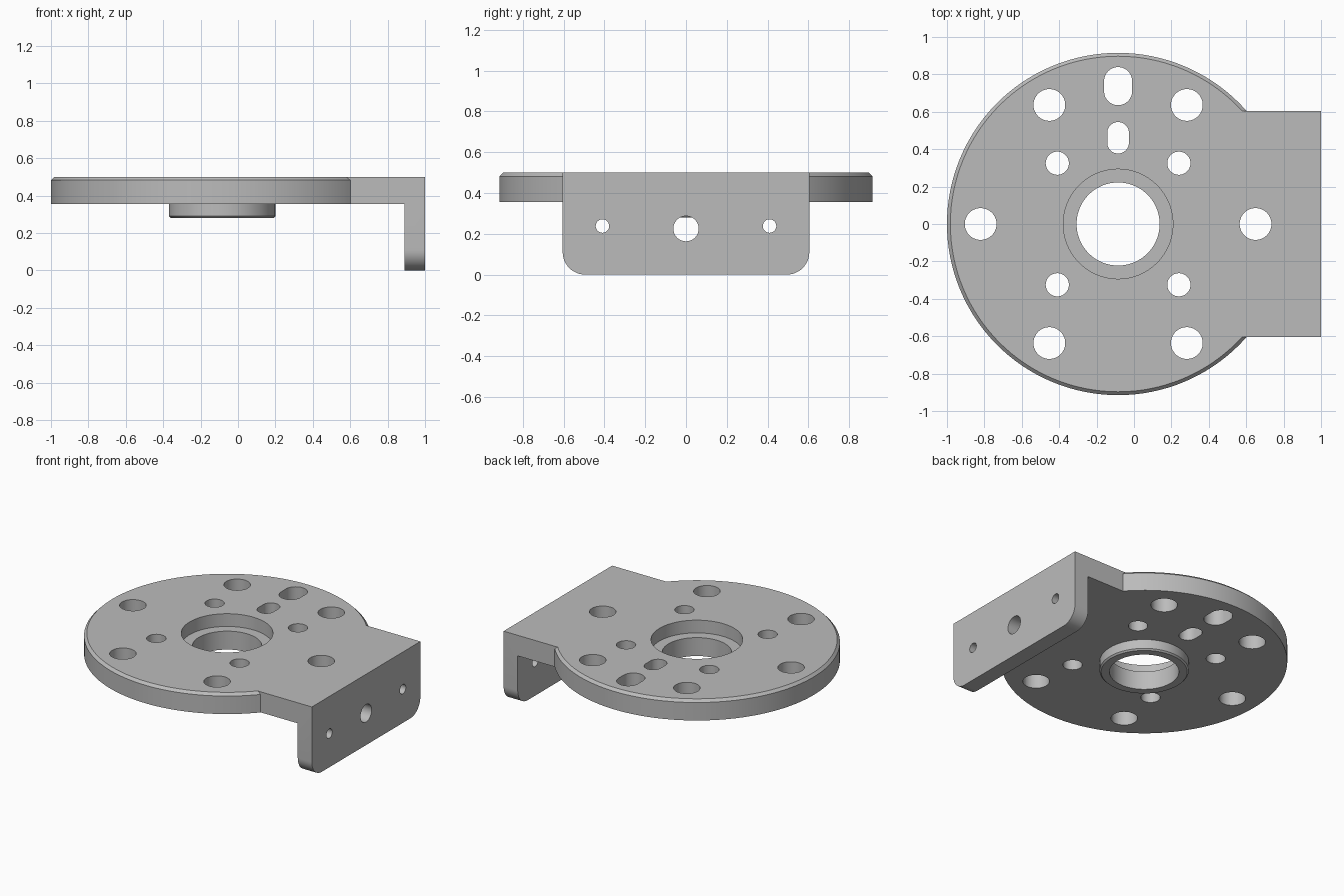
import bpy
import bmesh
from math import cos, sin, pi, radians, copysign
from mathutils import Matrix, Vector

cube = bpy.data.objects.get("Cube")
if cube:
    bpy.data.objects.remove(cube, do_unlink=True)

CENTRE_X = -0.085
TOP, UNDERSIDE = 0.5, 0.355

metal = bpy.data.materials.new("plain grey metal")
metal.use_nodes = True
GREY = (0.5, 0.5, 0.5, 1)
metal.diffuse_color = GREY
metal.node_tree.nodes["Principled BSDF"].inputs["Base Color"].default_value = GREY


def make_object(name, bm):
    bmesh.ops.recalc_face_normals(bm, faces=bm.faces)
    mesh = bpy.data.meshes.new(name)
    bm.to_mesh(mesh)
    bm.free()
    mesh.materials.append(metal)
    obj = bpy.data.objects.new(name, mesh)
    bpy.context.collection.objects.link(obj)
    return obj


def extrude_outline(bm, points, direction):
    face = bm.faces.new([bm.verts.new(p) for p in points])
    result = bmesh.ops.extrude_face_region(bm, geom=[face], use_keep_orig=True)
    moved = [g for g in result["geom"] if isinstance(g, bmesh.types.BMVert)]
    bmesh.ops.translate(bm, verts=moved, vec=direction)


def lathe(name, profile, steps=128):
    bm = bmesh.new()
    rings = [[bm.verts.new((CENTRE_X + r * cos(2 * pi * i / steps),
                            r * sin(2 * pi * i / steps), z))
              for i in range(steps)] for r, z in profile]
    for a, b in zip(rings, rings[1:] + rings[:1]):
        for i in range(steps):
            j = (i + 1) % steps
            bm.faces.new((a[i], a[j], b[j], b[i]))
    return make_object(name, bm)


def add_hole(bm, matrix, radius, half=0.0, depth=0.4, steps=48):
    # Round hole, or a slot when half is above zero
    points = []
    for i in range(steps):
        a = 2 * pi * (i + 0.5) / steps
        y = radius * sin(a) + copysign(half, sin(a))
        points.append(matrix @ Vector((radius * cos(a), y, -depth / 2)))
    extrude_outline(bm, points, matrix.to_3x3() @ Vector((0, 0, depth)))


def apply_boolean(obj, other, operation):
    mod = obj.modifiers.new(operation.lower(), "BOOLEAN")
    mod.operation = operation
    mod.solver = "EXACT"
    mod.object = other
    bpy.context.view_layer.objects.active = obj
    bpy.ops.object.modifier_apply(modifier=mod.name)
    bpy.data.objects.remove(other, do_unlink=True)


# Round plate with chamfered rim, lower boss, bore and counterbore
plate = lathe("mounting_plate", [
    (0.222, 0.28), (0.275, 0.28), (0.285, 0.29), (0.285, UNDERSIDE),
    (0.915, UNDERSIDE), (0.915, TOP - 0.018), (0.897, TOP),
    (0.293, TOP), (0.293, 0.41), (0.222, 0.41)])

# Angled bracket with rounded lower corners
bm = bmesh.new()
side = [(0.3, TOP), (1, TOP), (1, 0), (0.89, 0), (0.89, UNDERSIDE), (0.3, UNDERSIDE)]
extrude_outline(bm, [(x, -0.605, z) for x, z in side], (0, 1.21, 0))
corners = [e for e in bm.edges
           if all(v.co.z < 0.01 for v in e.verts)
           and abs(e.verts[0].co.y - e.verts[1].co.y) < 0.01]
bmesh.ops.bevel(bm, geom=corners, offset=0.11, segments=12, profile=0.5,
                affect="EDGES")
apply_boolean(plate, make_object("bracket", bm), "UNION")

# Holes and slots through the plate
bm = bmesh.new()
for i in range(6):
    a = i * pi / 3
    add_hole(bm, Matrix.Translation((CENTRE_X + 0.735 * cos(a), 0.735 * sin(a), 0.45)), 0.085)
for sx in (-1, 1):
    for sy in (-1, 1):
        add_hole(bm, Matrix.Translation((CENTRE_X + sx * 0.325, sy * 0.325, 0.45)), 0.062)
for y, radius, half in ((0.737, 0.075, 0.027), (0.461, 0.058, 0.026)):
    add_hole(bm, Matrix.Translation((CENTRE_X, y, 0.45)), radius, half)

# Holes through the flange
turn = Matrix.Rotation(radians(90), 4, "Y")
for y, z, radius in ((-0.41, 0.238, 0.033), (0, 0.225, 0.062), (0.41, 0.238, 0.033)):
    add_hole(bm, Matrix.Translation((0.945, y, z)) @ turn, radius, depth=0.2)
cutter = make_object("hole_cutter", bm)
cutter.hide_render = True
apply_boolean(plate, cutter, "DIFFERENCE")

# Smooth curved walls with crisp edges
bpy.ops.object.select_all(action="DESELECT")
plate.select_set(True)
bpy.context.view_layer.objects.active = plate
bpy.ops.object.shade_smooth_by_angle(angle=radians(30))
